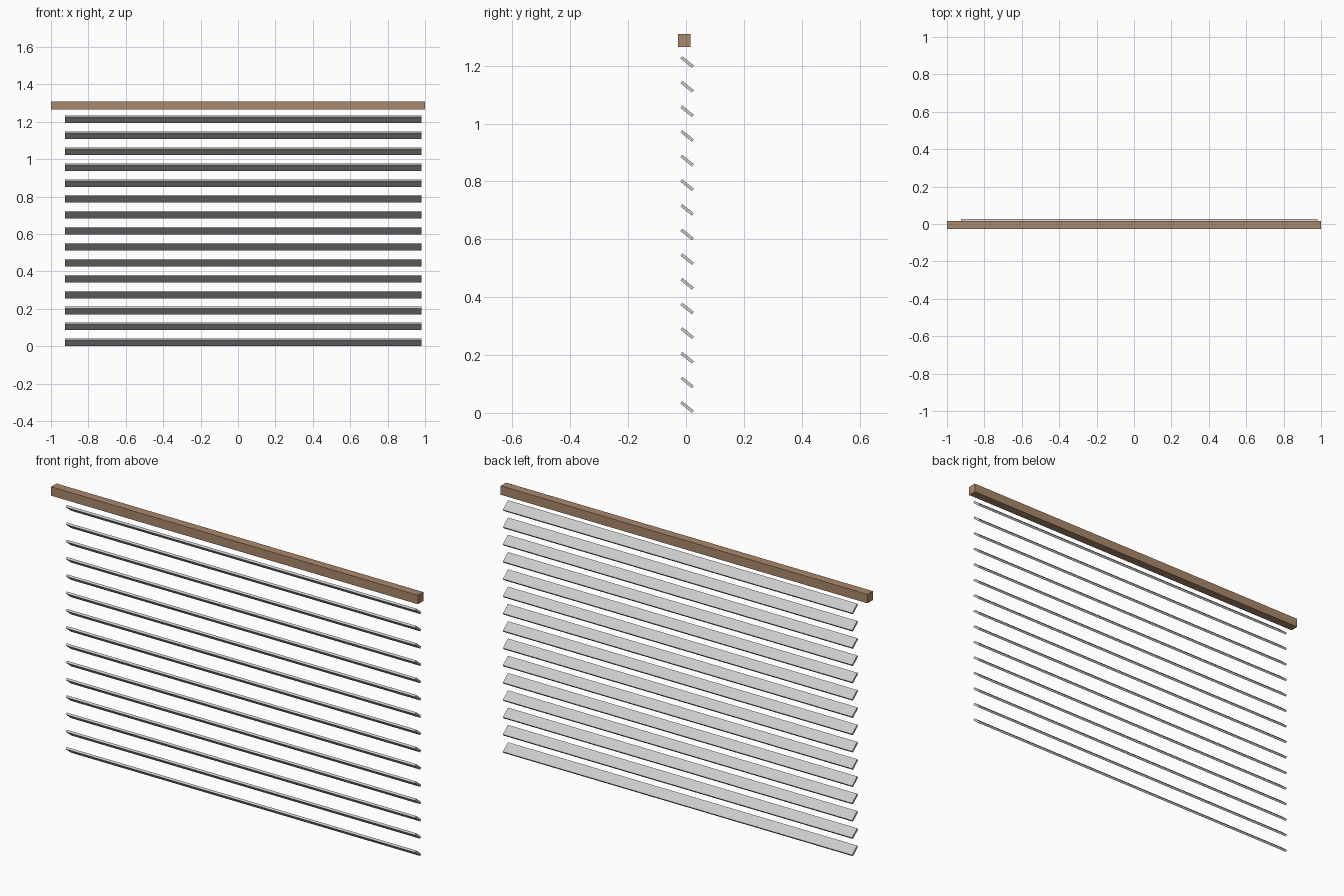
import bpy
from math import radians, sin, cos

if "Cube" in bpy.data.objects:
    bpy.data.objects.remove(bpy.data.objects["Cube"])


def box(name, size, loc, tilt=0.0):
    bpy.ops.mesh.primitive_cube_add(size=1, location=loc, rotation=(tilt, 0, 0))
    ob = bpy.context.object
    ob.name = name
    ob.scale = size
    return ob


# Wooden head rail
wood = bpy.data.materials.new("wood")
wood.diffuse_color = (0.40, 0.25, 0.15, 1)
wood.use_nodes = True
wood.node_tree.nodes["Principled BSDF"].inputs["Base Color"].default_value = wood.diffuse_color
rail = box("head_rail", (2.0, 0.042, 0.044), (0, -0.006, 1.287))
rail.data.materials.append(wood)

# Tilted slats, high edge to the front
COUNT, PITCH = 15, 0.0852
DEPTH, THICK, TILT = 0.051, 0.0105, radians(39)
half_height = (DEPTH * sin(TILT) + THICK * cos(TILT)) / 2
for i in range(COUNT):
    box(f"slat_{i + 1}", (1.905, DEPTH, THICK),
        (0.0275, 0.004, half_height + i * PITCH), -TILT)
